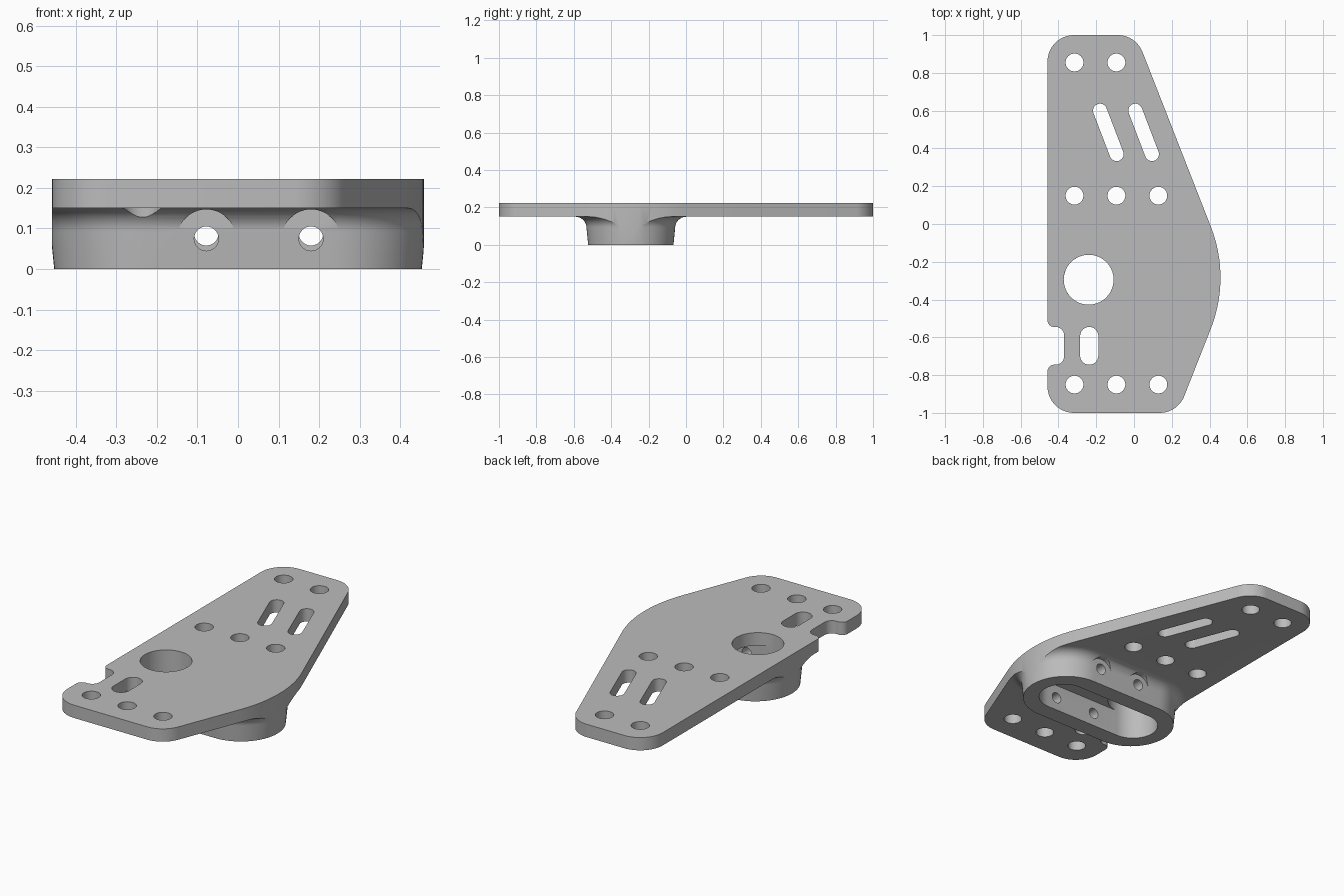
import bpy, bmesh, math
from mathutils import Vector

cube = bpy.data.objects.get("Cube")
if cube:
    bpy.data.objects.remove(cube, do_unlink=True)

UNDER, TOP = 0.15, 0.222      # plate faces
BOSS_Y = -0.295               # centre line of the boss

grey = bpy.data.materials.new("plain_grey")
grey.use_nodes = True
grey.diffuse_color = (0.5, 0.5, 0.5, 1)
grey.node_tree.nodes["Principled BSDF"].inputs["Base Color"].default_value = (0.5, 0.5, 0.5, 1)


def loft(name, rings):
    """Solid through a stack of rings with equal point counts."""
    bm = bmesh.new()
    loops = [[bm.verts.new(p) for p in ring] for ring in rings]
    n = len(loops[0])
    for low, high in zip(loops, loops[1:]):
        for i in range(n):
            j = (i + 1) % n
            bm.faces.new((low[i], low[j], high[j], high[i]))
    bm.faces.new(loops[0][::-1])
    bm.faces.new(loops[-1])
    bmesh.ops.recalc_face_normals(bm, faces=bm.faces)
    mesh = bpy.data.meshes.new(name)
    bm.to_mesh(mesh)
    bm.free()
    mesh.materials.append(grey)
    obj = bpy.data.objects.new(name, mesh)
    bpy.context.collection.objects.link(obj)
    return obj


def prism(name, points, z0, z1):
    return loft(name, [[(x, y, z) for x, y in points] for z in (z0, z1)])


def slot(a, b, radius, steps=24):
    """Stadium outline around the segment a-b; a circle when a equals b."""
    a, b = Vector(a), Vector(b)
    d = b - a
    start = math.atan2(d.y, d.x) + math.pi / 2
    pts = []
    for k, centre in enumerate((a, b)):
        for i in range(steps + (a != b)):
            t = start + math.pi * (k + i / steps)
            pts.append((centre.x + radius * math.cos(t), centre.y + radius * math.sin(t)))
    return pts


def rounded(corners):
    """Polygon whose corners (x, y, radius) are replaced by arcs."""
    pts = []
    for i, (x, y, r) in enumerate(corners):
        p = Vector((x, y))
        u = (Vector(corners[i - 1][:2]) - p).normalized()
        v = (Vector(corners[(i + 1) % len(corners)][:2]) - p).normalized()
        half = u.angle(v) / 2
        centre = p + (u + v).normalized() * (r / math.sin(half))
        first = p + u * (r / math.tan(half)) - centre
        last = p + v * (r / math.tan(half)) - centre
        a0 = math.atan2(first.y, first.x)
        sweep = math.atan2(last.y, last.x) - a0
        sweep = (sweep + math.pi) % (2 * math.pi) - math.pi
        for s in range(17):
            t = a0 + sweep * s / 16
            pts.append((centre.x + r * math.cos(t), centre.y + r * math.sin(t)))
    return pts


def drill(x, z, radius, y0, y1):
    """Cylinder along y."""
    ring = slot((x, z), (x, z), radius)
    return loft("drill", [[(px, y, pz) for px, pz in ring] for y in (y0, y1)])


def combine(target, tool, operation):
    mod = target.modifiers.new(operation, 'BOOLEAN')
    mod.operation, mod.solver, mod.object = operation, 'EXACT', tool
    bpy.context.view_layer.update()
    graph = bpy.context.evaluated_depsgraph_get()
    mesh = bpy.data.meshes.new_from_object(target.evaluated_get(graph))
    target.modifiers.clear()
    target.data = mesh
    bpy.data.objects.remove(tool, do_unlink=True)


# Plate slab, trimmed to its outline later
bracket = prism("mounting_plate", [(-0.7, -1.2), (0.7, -1.2), (0.7, 1.2), (-0.7, 1.2)], UNDER, TOP)

# Oblong boss: drafted wall flaring into a fillet under the plate
FILLET = 0.06
profile = [(0.0, 0.228), (0.09, 0.237)]
for i in range(1, 11):
    t = math.pi / 2 * i / 10
    profile.append((0.09 + FILLET * math.sin(t), 0.237 + FILLET * (1 - math.cos(t))))
profile.append((0.18, 0.237 + FILLET))
boss = loft("boss", [[(x, y, z) for x, y in slot((-0.225, BOSS_Y), (0.225, BOSS_Y), r, 32)]
                     for z, r in profile])
combine(bracket, boss, 'UNION')

# Outline with a rounded nose on the left and a notch on the right
outline = rounded([
    (-0.458, 1.0, 0.14), (0.01, 1.0, 0.14), (0.513, -0.285, 0.74), (0.231, -1.0, 0.14),
    (-0.458, -1.0, 0.14), (-0.458, -0.745, 0.035), (-0.37, -0.745, 0.045),
    (-0.37, -0.545, 0.045), (-0.458, -0.545, 0.035)])
combine(bracket, prism("trim", outline, -0.1, 0.4), 'INTERSECT')

# Oblong pocket under the plate, open at one end through the round bore
combine(bracket, prism("pocket", slot((-0.24, BOSS_Y), (0.24, BOSS_Y), 0.132), -0.1, UNDER), 'DIFFERENCE')
combine(bracket, prism("bore", slot((-0.24, BOSS_Y), (-0.24, BOSS_Y), 0.132, 32), 0.1, 0.4), 'DIFFERENCE')

# Rows of bolt holes
for y, columns in ((0.855, 2), (0.15, 3), (-0.85, 3)):
    for i in range(columns):
        c = (-0.315 + 0.222 * i, y)
        combine(bracket, prism("bolt_hole", slot(c, c, 0.047), -0.1, 0.4), 'DIFFERENCE')

# Slanted slots and the straight slot beside the notch
for x in (-0.18, 0.007):
    combine(bracket, prism("slanted_slot", slot((x, 0.6), (x + 0.088, 0.37), 0.037), -0.1, 0.4), 'DIFFERENCE')
combine(bracket, prism("straight_slot", slot((-0.237, -0.593), (-0.237, -0.697), 0.048), -0.1, 0.4), 'DIFFERENCE')

# Screw holes through both boss walls, with spot faces cut into the fillet
for x in (-0.078, 0.18):
    for z, side in ((0.075, -1), (0.088, 1)):
        inner, face, outer = (BOSS_Y + side * d for d in (0.05, 0.238, 0.5))
        combine(bracket, drill(x, z, 0.03, inner, outer), 'DIFFERENCE')
        combine(bracket, drill(x, 0.075, 0.072, face, outer), 'DIFFERENCE')

bpy.ops.object.select_all(action='DESELECT')
bracket.select_set(True)
bpy.context.view_layer.objects.active = bracket
bpy.ops.object.shade_smooth_by_angle(angle=math.radians(30))
